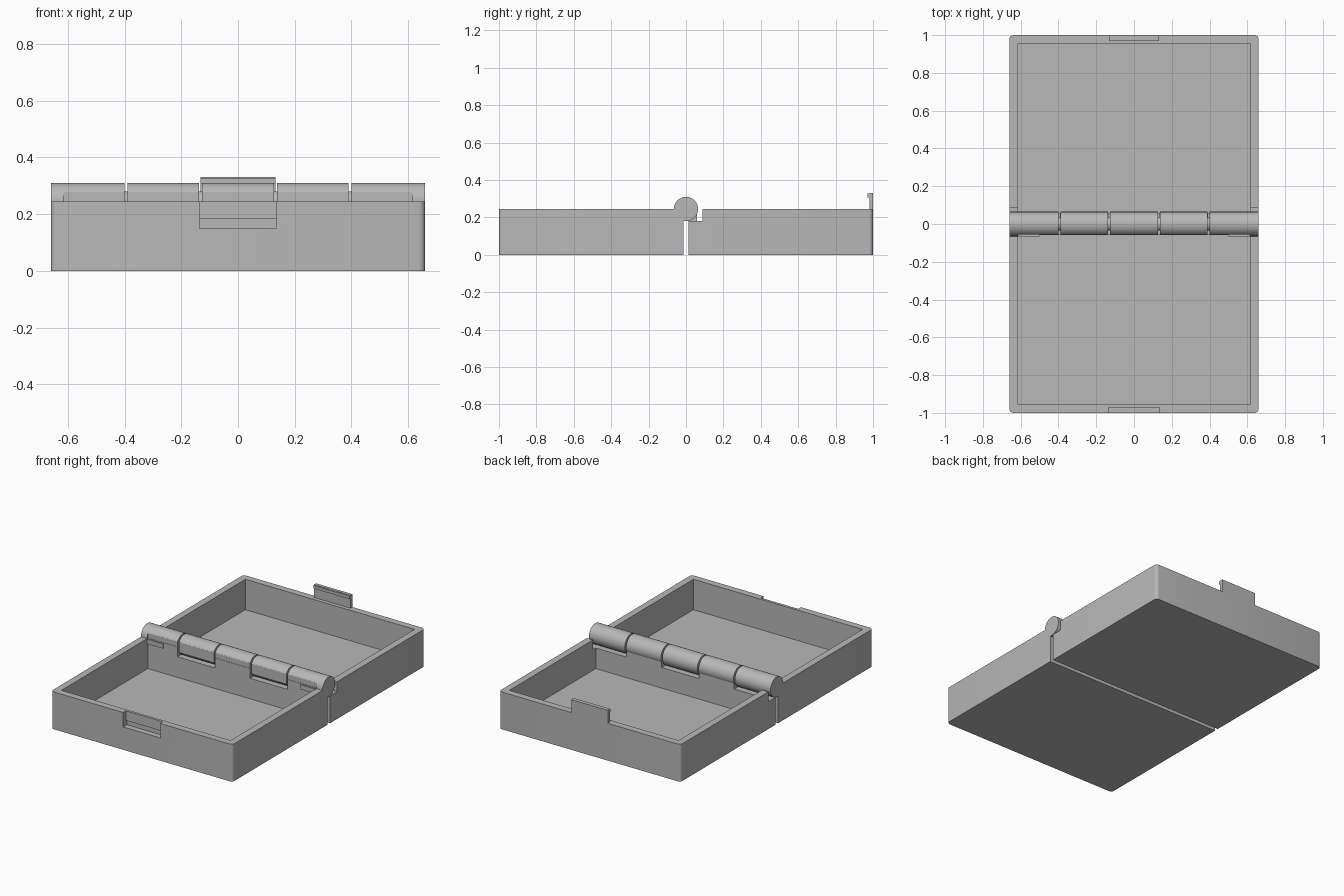
import bpy, bmesh, math
from mathutils import Matrix, Vector

if "Cube" in bpy.data.objects:
    bpy.data.objects.remove(bpy.data.objects["Cube"], do_unlink=True)

W, H, WALL, GAP = 0.66, 0.245, 0.045, 0.013   # half width, tray height, wall, half hinge gap
R, NOTCH_Z = 0.065, 0.18                      # hinge radius, knuckle notch floor

grey = bpy.data.materials.new("plain grey")
grey.use_nodes = True
grey.diffuse_color = (0.48, 0.48, 0.48, 1)
grey.node_tree.nodes["Principled BSDF"].inputs["Base Color"].default_value = grey.diffuse_color


def finish(name, bm):
    mesh = bpy.data.meshes.new(name)
    bmesh.ops.recalc_face_normals(bm, faces=bm.faces)
    bm.to_mesh(mesh)
    bm.free()
    mesh.materials.append(grey)
    ob = bpy.data.objects.new(name, mesh)
    bpy.context.collection.objects.link(ob)
    return ob


def box(name, x, y, z, round_y=None):
    """Box from (min, max) pairs; vertical edges lying at round_y are rounded."""
    lo, hi = Vector((x[0], y[0], z[0])), Vector((x[1], y[1], z[1]))
    bm = bmesh.new()
    bmesh.ops.create_cube(bm, size=1, matrix=Matrix.Translation((lo + hi) / 2) @ Matrix.Diagonal((*(hi - lo), 1)))
    if round_y is not None:
        edges = [e for e in bm.edges if all(abs(v.co.y - round_y) < 0.001 for v in e.verts)
                 and abs(e.verts[0].co.z - e.verts[1].co.z) > 0.01]
        bmesh.ops.bevel(bm, geom=edges, offset=0.022, segments=5, profile=0.5, affect='EDGES')
    return finish(name, bm)


def rod(name, x0, x1, radius):
    bm = bmesh.new()
    bmesh.ops.create_cone(bm, cap_ends=True, segments=48, radius1=radius, radius2=radius, depth=x1 - x0,
                          matrix=Matrix.Translation(((x0 + x1) / 2, 0, H)) @ Matrix.Rotation(math.pi / 2, 4, 'Y'))
    return finish(name, bm)


def activate(ob):
    bpy.ops.object.select_all(action='DESELECT')
    ob.select_set(True)
    bpy.context.view_layer.objects.active = ob


def cut(ob, x, y, z):
    cutter = box("cutter", x, y, z)
    mod = ob.modifiers.new("cut", 'BOOLEAN')
    mod.operation, mod.solver, mod.object = 'DIFFERENCE', 'EXACT', cutter
    activate(ob)
    bpy.ops.object.modifier_apply(modifier=mod.name)
    bpy.data.objects.remove(cutter, do_unlink=True)


def smooth(ob):
    activate(ob)
    bpy.ops.object.shade_smooth_by_angle(angle=math.radians(30))


# Two open trays, square at the hinge and rounded at the far corners
def tray(name, side):
    span = lambda a, b: tuple(sorted((side * a, side * b)))
    ob = box(name, (-W, W), span(GAP, 1), (0, H), side)
    cut(ob, (WALL - W, W - WALL), span(GAP + WALL, 1 - WALL), (WALL, H + 0.1))
    return ob


front_tray = tray("front_tray", -1)
back_tray = tray("back_tray", 1)

# Clearance notches for the opposite tray's knuckles
SPLIT = (-W, -0.395, -0.132, 0.132, 0.395, W)
for i in range(5):
    x0, x1 = SPLIT[i] - 0.004, SPLIT[i + 1] + 0.004
    if i % 2:
        cut(front_tray, (x0, x1), (-0.087, 0), (NOTCH_Z, H + 0.1))
    else:
        cut(back_tray, (x0, x1), (0, 0.087), (NOTCH_Z, H + 0.1))

# Latch recess and catch groove in the front wall
cut(front_tray, (-0.135, 0.135), (-1.05, -0.972), (0.15, H + 0.1))
cut(front_tray, (-0.135, 0.135), (-1.05, -0.962), (0.15, 0.182))
smooth(front_tray)
smooth(back_tray)

# Hinge knuckles, flattened where they meet the front cavity
for i in range(5):
    x0 = SPLIT[i] + (0.005 if i else 0)
    x1 = SPLIT[i + 1] - (0.005 if i < 4 else 0)
    knuckle = rod("hinge_knuckle_%d" % (i + 1), x0, x1, R)
    cut(knuckle, (WALL - W, W - WALL), (-0.2, -GAP - WALL + 0.002), (0, 0.4))
    smooth(knuckle)
smooth(rod("hinge_pin", -W + 0.05, W - 0.05, 0.035))

# Small ribs under the outer knuckles
for s, label in ((1, "left"), (-1, "right")):
    box(label + "_hinge_rib", sorted((s * 0.5, s * (W - WALL))), (-0.065, -0.05), (0.21, 0.24))

# Latch tongue with an inward hook
box("latch_tongue", (-0.132, 0.132), (0.98, 1.0), (0.2, 0.33))
box("latch_hook", (-0.132, 0.132), (0.97, 0.985), (0.308, 0.328))
